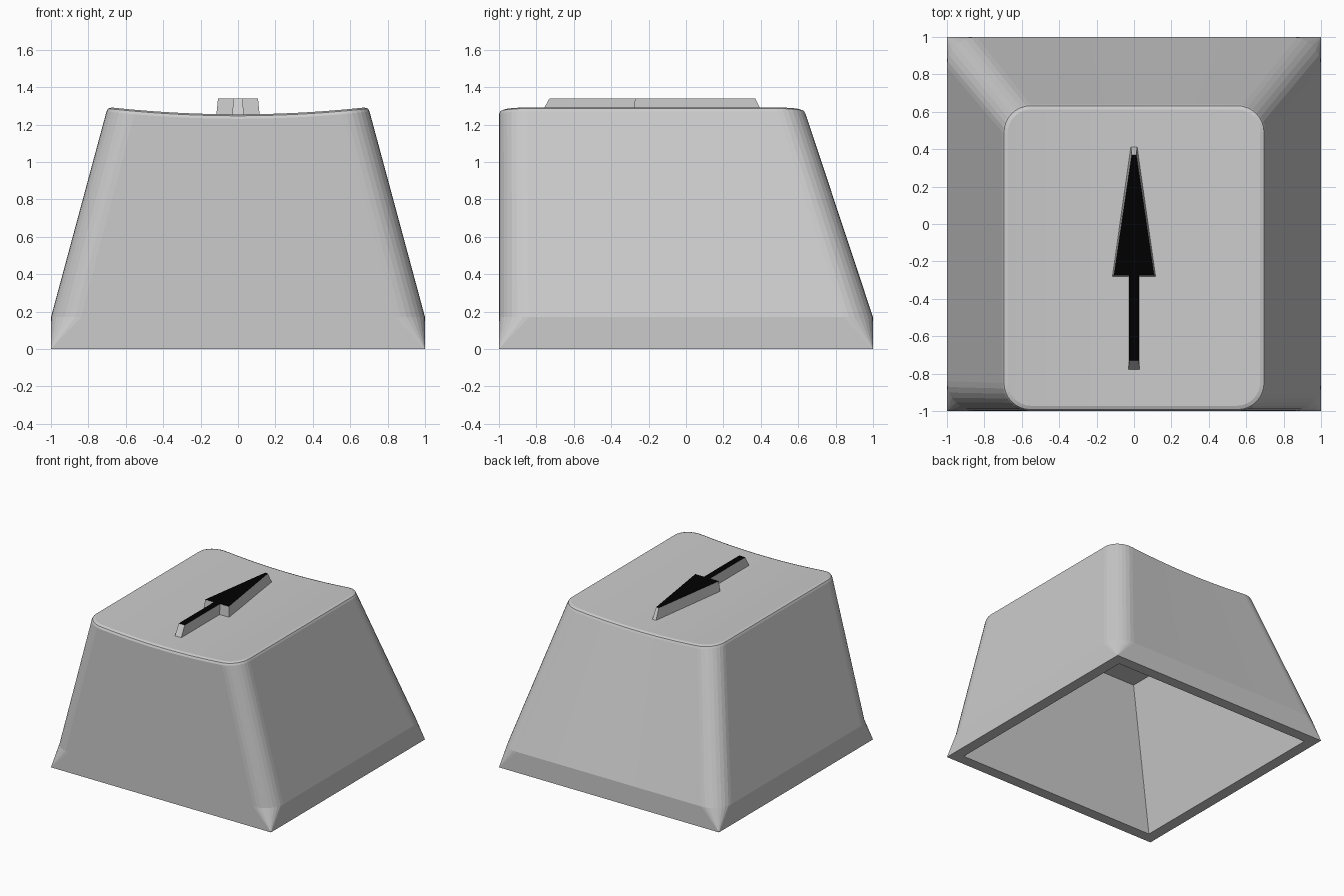
import bpy, bmesh
from math import sin, cos, pi

if "Cube" in bpy.data.objects:
    bpy.data.objects.remove(bpy.data.objects["Cube"])

ARC, DIV = 8, 14          # corner segments, front/back edge divisions


def dish(x):
    """Height of the cylindrical scoop on the top."""
    return 1.255 + 0.038 * (x / 0.69) ** 2


def ring(bm, hw, y0, y1, r, z):
    """Rounded rectangle: front half left to right, back half right to left."""
    arc = [(r * (1 - cos(a)), r * (1 - sin(a)))
           for a in (i / ARC * pi / 2 for i in range(ARC + 1))]
    half = [(-hw + dx, dy) for dx, dy in arc]
    w = hw - r
    half += [(-w + 2 * w * i / DIV, 0) for i in range(1, DIV)]
    half += [(hw - dx, dy) for dx, dy in reversed(arc)]
    pts = [(x, y0 + d) for x, d in half] + [(x, y1 - d) for x, d in reversed(half)]
    return [bm.verts.new((x, y, z(x) if callable(z) else z)) for x, y in pts]


def rect(bm, x, y0, y1, z):
    return [bm.verts.new(p) for p in ((-x, y0, z), (x, y0, z), (x, y1, z), (-x, y1, z))]


def bridge(bm, a, b):
    n = len(a)
    for i in range(n):
        j = (i + 1) % n
        bm.faces.new((a[i], a[j], b[j], b[i]))


def finish(bm, name):
    bmesh.ops.remove_doubles(bm, verts=bm.verts, dist=1e-5)
    bmesh.ops.recalc_face_normals(bm, faces=bm.faces)
    me = bpy.data.meshes.new(name)
    bm.to_mesh(me)
    bm.free()
    ob = bpy.data.objects.new(name, me)
    bpy.context.collection.objects.link(ob)
    return ob


# Key cap: outer skin lofted from the square foot to the rolled top rim
bm = bmesh.new()
rings = [
    ring(bm, 1.0, -1.0, 1.0, 0.0, 0.0),
    ring(bm, 1.0, -1.0, 1.0, 0.16, 0.17),
    ring(bm, 0.703, -1.0, 0.64, 0.15, lambda x: dish(x) - 0.024),
    ring(bm, 0.695, -0.992, 0.632, 0.142, lambda x: dish(x) - 0.008),
    ring(bm, 0.675, -0.972, 0.612, 0.125, dish),
]
for a, b in zip(rings, rings[1:]):
    bridge(bm, a, b)

# Scooped top surface, in strips from front to back
h = len(rings[0]) // 2
front, back = rings[-1][:h], rings[-1][:h - 1:-1]
for i in range(h - 1):
    bm.faces.new((front[i], front[i + 1], back[i + 1], back[i]))

# Foot rim and tapered hollow underneath
foot = rings[0]
low = rect(bm, 0.91, -0.91, 0.91, 0.0)
high = rect(bm, 0.65, -0.78, 0.54, 1.14)
bm.faces.new(foot[:h] + [low[1], low[0]])
bm.faces.new(foot[h:] + [low[3], low[2]])
bm.faces.new((foot[h - 1], foot[h], low[2], low[1]))
bm.faces.new((foot[-1], foot[0], low[0], low[3]))
bridge(bm, low, high)
bm.faces.new(high)
finish(bm, "key_cap")

# Raised arrow: mirrored half outline, sloped ends, black upper face
def arrow_loop(bm, tail, tip, shaft, head, tip_w, neck, z):
    right = [(shaft, tail), (shaft, neck), (head, neck), (tip_w, tip)]
    pts = right + [(-x, y) for x, y in reversed(right)]
    return [bm.verts.new((x, y, z)) for x, y in pts]


bm = bmesh.new()
base = arrow_loop(bm, -0.78, 0.415, 0.029, 0.116, 0.017, -0.28, 1.25)
face = arrow_loop(bm, -0.73, 0.37, 0.027, 0.107, 0.012, -0.273, 1.34)
bridge(bm, base, face)
bm.faces.new(base)
bm.faces.new(face).material_index = 1
arrow = finish(bm, "arrow")
black = bpy.data.materials.new("black")
black.diffuse_color = (0.0, 0.0, 0.0, 1)
black.use_nodes = True
black.node_tree.nodes["Principled BSDF"].inputs["Base Color"].default_value = black.diffuse_color
arrow.data.materials.append(None)
arrow.data.materials.append(black)
